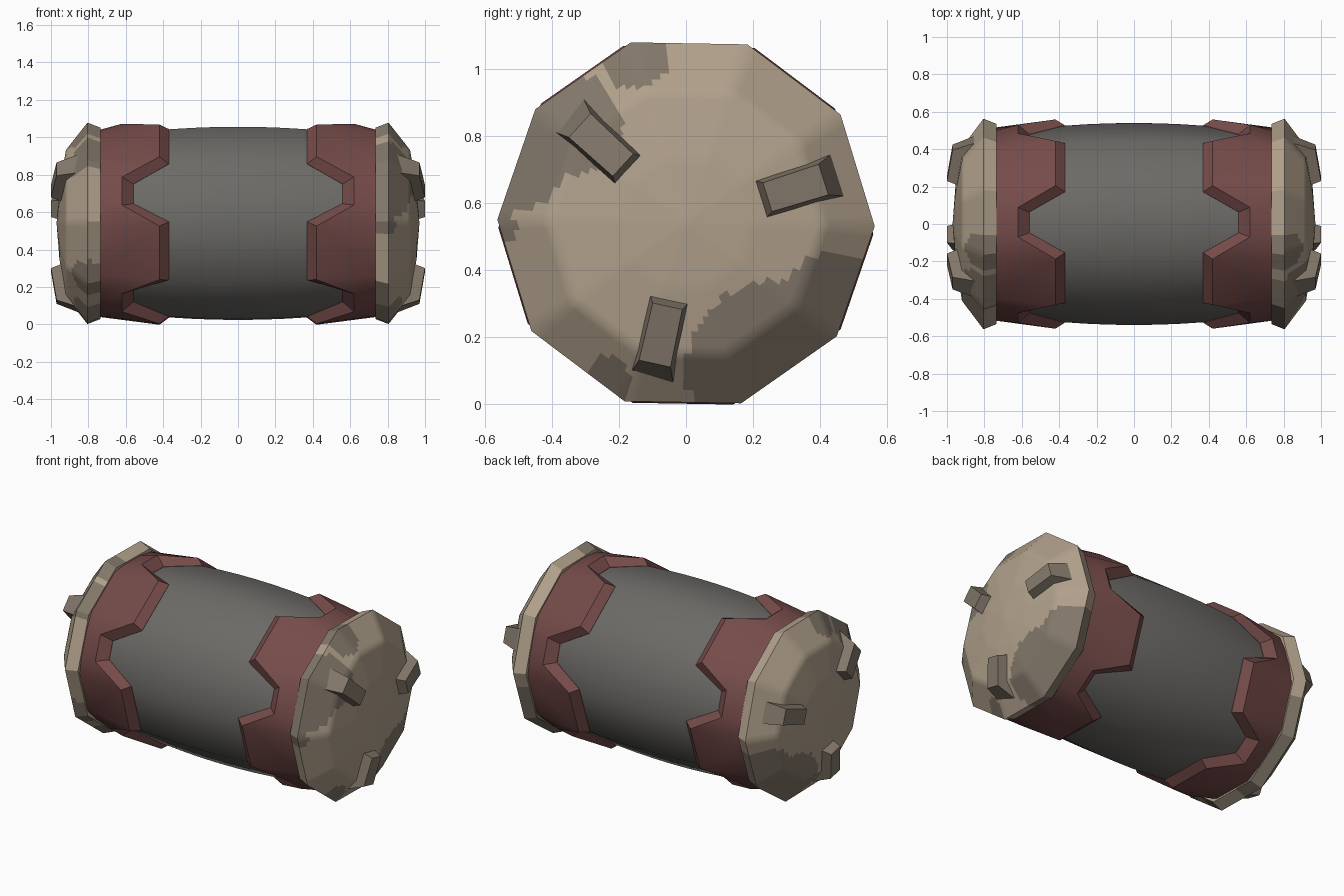
import bpy, bmesh, math
from mathutils import Vector

if "Cube" in bpy.data.objects:
    bpy.data.objects.remove(bpy.data.objects["Cube"])

CZ = 0.54            # height of the barrel axis
PHASE = -1.0         # angle of the first decagon corner, degrees
SIDES = 10


def material(name, rgb):
    m = bpy.data.materials.new(name)
    m.diffuse_color = (*rgb, 1)
    m.use_nodes = True
    m.node_tree.nodes["Principled BSDF"].inputs["Base Color"].default_value = m.diffuse_color
    return m


GREY = material("dark_grey", (0.150, 0.145, 0.135))
RED = material("dull_red", (0.175, 0.070, 0.066))
TAN = material("light_tan", (0.44, 0.355, 0.26))
BROWN = material("dark_tan", (0.225, 0.185, 0.143))


def polar(x, r, deg):
    a = math.radians(deg)
    return Vector((x, r * math.cos(a), CZ + r * math.sin(a)))


def make(name, verts, faces, mats, angle):
    bm = bmesh.new()
    vs = [bm.verts.new(v) for v in verts]
    for f in faces:
        bm.faces.new([vs[i] for i in f])
    bmesh.ops.remove_doubles(bm, verts=bm.verts, dist=0.0001)
    bmesh.ops.dissolve_degenerate(bm, edges=bm.edges, dist=0.0001)
    bmesh.ops.recalc_face_normals(bm, faces=bm.faces)
    me = bpy.data.meshes.new(name)
    bm.to_mesh(me)
    bm.free()
    ob = bpy.data.objects.new(name, me)
    bpy.context.collection.objects.link(ob)
    for m in mats:
        me.materials.append(m)
    bpy.ops.object.select_all(action='DESELECT')
    ob.select_set(True)
    bpy.context.view_layer.objects.active = ob
    bpy.ops.object.shade_smooth_by_angle(angle=math.radians(angle))
    return ob


def grid_faces(rows, cols, closed_rows=False):
    return [(i * cols + j, i * cols + (j + 1) % cols,
             (i + 1) % rows * cols + (j + 1) % cols, (i + 1) % rows * cols + j)
            for i in range(rows if closed_rows else rows - 1) for j in range(cols)]


def decagon_loft(profile, cuts=1):
    """Sweep an (x, r) profile round the axis, keeping the ten sides flat."""
    verts = []
    for x, r in profile:
        for k in range(SIDES):
            a, b = (polar(x, r, PHASE + 36 * (k + d)) for d in (0, 1))
            verts += [a.lerp(b, c / cuts) for c in range(cuts)]
    return verts, grid_faces(len(profile), SIDES * cuts)


def refine(profile, step):
    out = [profile[0]]
    for (x0, r0), (x1, r1) in zip(profile, profile[1:]):
        n = max(1, round(math.hypot(x1 - x0, r1 - r0) / step))
        out += [(x0 + (x1 - x0) * i / n, r0 + (r1 - r0) * i / n) for i in range(1, n + 1)]
    return out


def barrel_r(x):
    return 0.54 - 0.105 * x * x


# Barrel body with a slight bulge
xs = [-0.735 + 1.47 * i / 12 for i in range(13)]
make("barrel_body", *decagon_loft([(x, barrel_r(x)) for x in xs]), [GREY], 40)


# Toothed bands: five wide teeth on every other side, bevelled edges
def on_decagon(big_r, deg):
    d = (deg + 18) % 36 - 18
    return big_r * math.cos(math.radians(18)) / math.cos(math.radians(d))


def toothed_band(side, name):
    # foot angle, foot x, top angle, top x, top radius
    cols = [(-18, 0.37, -15.5, 0.42, 0.56), (18, 0.37, 15.5, 0.42, 0.56),
            (29.5, 0.56, 27.5, 0.62, 0.537), (42.5, 0.56, 44.5, 0.62, 0.537)]
    rows = [[], [], [], []]
    for k in range(5):
        for fa, fx, ta, tx, tr in cols:
            base = 53 + 72 * k
            rows[0].append(polar(side * fx, 0.44, base + fa))
            rows[1].append(polar(side * fx, on_decagon(barrel_r(fx), fa) + 0.002, base + fa))
            rows[2].append(polar(side * tx, tr, base + ta))
            rows[3].append(polar(side * 0.745, on_decagon(0.523, ta), base + ta))
    rows.append([polar(side * 0.745, 0.44, 53 + 72 * k + c[2]) for k in range(5) for c in cols])
    make(name, sum(rows, []), grid_faces(5, 20, True), [RED], 25)


# Domed end caps with darker worn patches, given as circles (y, z, radius)
LOW = [(0.27, 0.10, 0.27), (0.43, 0.31, 0.14), (-0.24, 0.06, 0.08)]
HIGH = [(-0.50, 0.71, 0.13), (-0.34, 0.83, 0.15), (-0.15, 1.04, 0.10), (-0.55, 0.52, 0.05)]
FRONT_LOW = [(-0.46, 0.22, 0.12), (-0.36, 0.92, 0.12), (-0.15, 1.04, 0.10)]


def end_cap(side, name, patches):
    prof = refine([(0.735, 0.0), (0.735, 0.535)], 0.6)
    prof += refine([(0.735, 0.535), (0.805, 0.563), (0.92, 0.41), (0.955, 0.2), (0.97, 0.0)], 0.025)[1:]
    verts, faces = decagon_loft([(side * x, r) for x, r in prof], 10)
    ob = make(name, verts, faces, [TAN, BROWN], 30)
    for p in ob.data.polygons:
        _, y, z = p.center
        if any(math.hypot(y - a, z - b) < r for a, b, r in patches):
            p.material_index = 1


# Three tapered lugs standing radially on each cap
def lug(side, deg, name):
    a = math.radians(deg)
    verts = []
    for x, u, w in [(0.90, 0.22, 0.066), (0.82, 0.485, 0.07),
                    (0.97, 0.43, 0.048), (1.0, 0.255, 0.045)]:
        for v in (-w, w):
            verts.append((side * x, u * math.cos(a) - v * math.sin(a),
                          CZ + u * math.sin(a) + v * math.cos(a)))
    faces = [(0, 1, 3, 2), (2, 3, 5, 4), (4, 5, 7, 6), (6, 7, 1, 0), (0, 2, 4, 6), (1, 7, 5, 3)]
    make(name, verts, faces, [BROWN], 20)


for side, tag, patches in ((1, "right", LOW + HIGH), (-1, "left", LOW + FRONT_LOW)):
    toothed_band(side, tag + "_toothed_band")
    end_cap(side, tag + "_end_cap", patches)
    for i in range(3):
        lug(side, 17.5 + 120 * i, f"{tag}_lug_{i + 1}")
